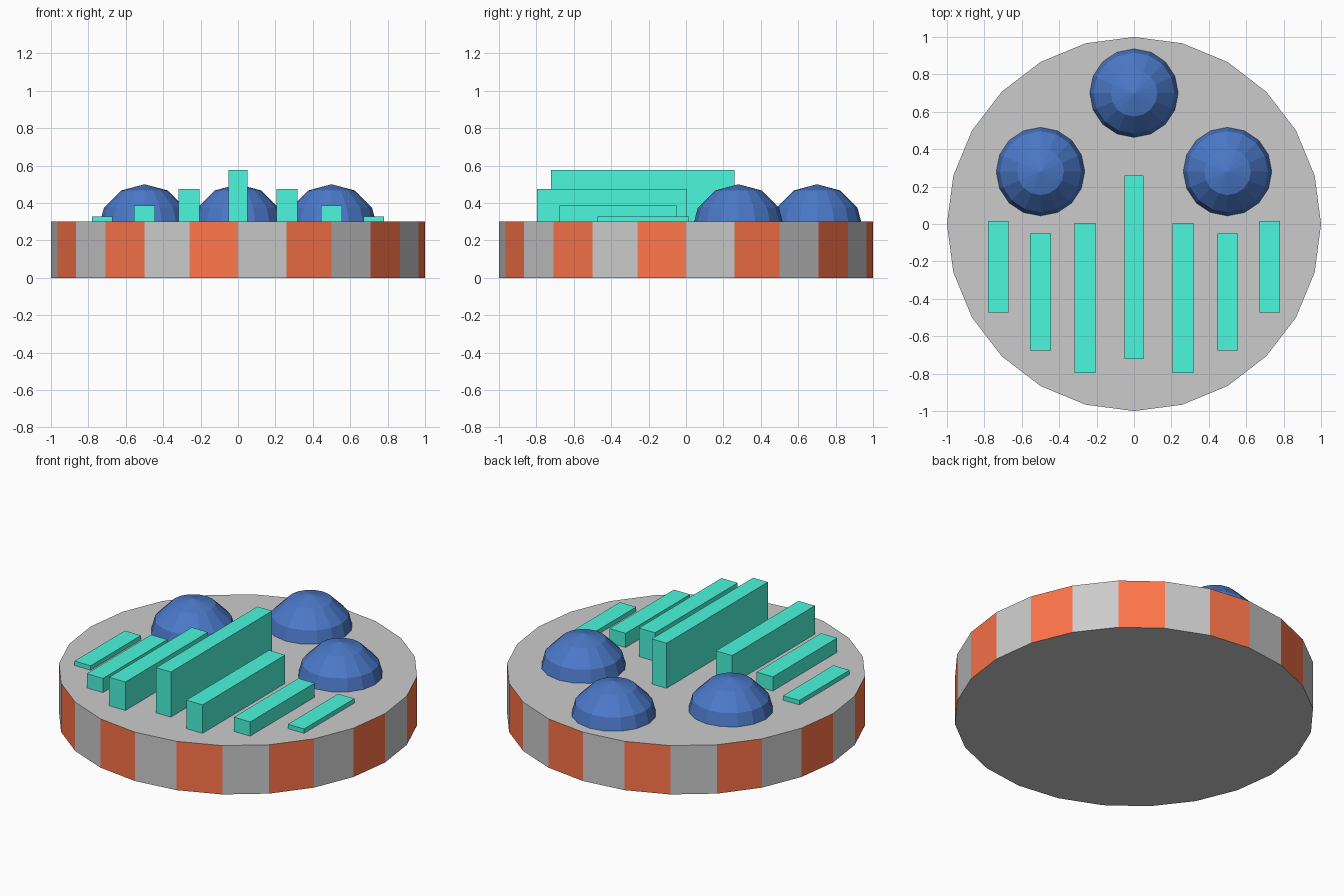
import bpy

if "Cube" in bpy.data.objects:
    bpy.data.objects.remove(bpy.data.objects["Cube"])


def material(name, rgb):
    m = bpy.data.materials.new(name)
    m.diffuse_color = (*rgb, 1)
    m.use_nodes = True
    m.node_tree.nodes["Principled BSDF"].inputs["Base Color"].default_value = m.diffuse_color
    return m


red = material("red", (1.0, 0.18, 0.07))
blue = material("blue", (0.07, 0.19, 0.58))
green = material("green", (0.07, 0.93, 0.72))


def box(name, x0, x1, y0, y1, z0, z1, mat):
    bpy.ops.mesh.primitive_cube_add(
        size=1, location=((x0 + x1) / 2, (y0 + y1) / 2, (z0 + z1) / 2))
    ob = bpy.context.object
    ob.name = name
    ob.scale = (x1 - x0, y1 - y0, z1 - z0)
    ob.data.materials.append(mat)
    return ob


# Round base with red and grey side panels
bpy.ops.mesh.primitive_cylinder_add(vertices=24, radius=1, depth=0.3, location=(0, 0, 0.15))
base = bpy.context.object
base.name = "base_disc"
base.data.materials.append(material("grey", (0.8, 0.8, 0.8)))
base.data.materials.append(red)
for p in base.data.polygons:
    n = p.normal
    if abs(n.z) < 0.5:
        # the panel left of the front centre is red, then every second one
        from math import atan2, degrees
        p.material_index = int((degrees(atan2(n.y, n.x)) % 360) // 15) % 2

# Domes: balls sunk into the base
for name, x, y in (("dome_back", 0, 0.70), ("dome_left", -0.5, 0.28), ("dome_right", 0.5, 0.28)):
    bpy.ops.mesh.primitive_uv_sphere_add(segments=16, ring_count=6, radius=0.25,
                                         location=(x, y, 0.25))
    dome = bpy.context.object
    dome.name = name
    dome.data.materials.append(blue)

# Bars: tall one in the middle, mirrored lower ones to each side
box("bar_centre", -0.05, 0.05, -0.723, 0.26, 0.25, 0.577, green)
for name, x, y0, y1, top in (("bar_inner", 0.262, -0.797, 0.005, 0.475),
                             ("bar_middle", 0.5, -0.675, -0.05, 0.387),
                             ("bar_outer", 0.725, -0.473, 0.015, 0.327)):
    for side, s in (("left", -1), ("right", 1)):
        box(f"{name}_{side}", s * x - 0.055, s * x + 0.055, y0, y1, 0.25, top, green)
